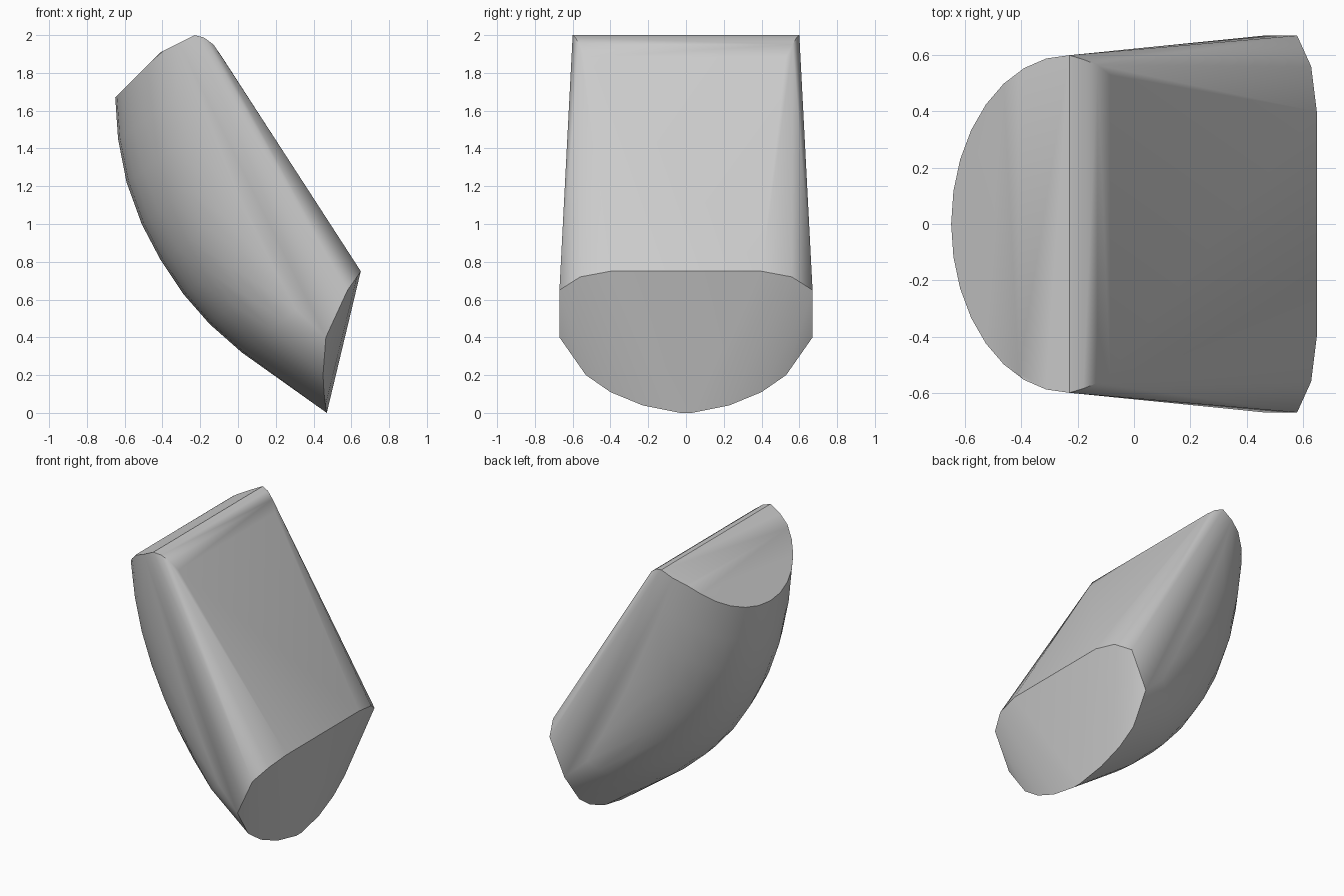
import bpy, bmesh
from math import sin, cos, pi, radians
from mathutils import Vector

cube = bpy.data.objects.get("Cube")
if cube:
    bpy.data.objects.remove(cube, do_unlink=True)

grey = bpy.data.materials.new("plain grey")
grey.use_nodes = True
colour = (0.6, 0.6, 0.6, 1)
grey.diffuse_color = colour
grey.node_tree.nodes["Principled BSDF"].inputs["Base Color"].default_value = colour

points = []


def both_sides(x, y, z):
    points.extend([Vector((x, y, z)), Vector((x, -y, z))])


# Slanted top: half-round plan with a gentle bend
for i in range(9):
    a = pi / 2 * i / 8
    x = -0.23 - 0.42 * sin(a)
    z = 2 + (x + 0.23) * 0.5 if x > -0.41 else 1.91 + x + 0.41
    both_sides(x, 0.6 * cos(a), z)
both_sides(-0.41, 0.53, 1.91)

# Rounded back: half-elliptical ribs between the side line and the spine
spine = [(-0.635, 1.45), (-0.59, 1.22), (-0.51, 1.0), (-0.41, 0.81),
         (-0.29, 0.63), (-0.15, 0.47), (0.02, 0.32)]
for k, (bx, bz) in enumerate(spine, 1):
    t = k / (len(spine) + 1)
    sx, sz, w = -0.23 + 0.695 * t, 2 - 1.6 * t, 0.6 + 0.07 * t
    for i in range(9):
        a = pi / 2 * i / 8
        both_sides(sx + (bx - sx) * sin(a), w * cos(a), sz + (bz - sz) * sin(a))

# Lower end outline
for p in [(0.47, 0.03, 0), (0.463, 0.23, 0.04), (0.455, 0.4, 0.11),
          (0.45, 0.53, 0.2), (0.465, 0.67, 0.4), (0.58, 0.67, 0.65),
          (0.63, 0.56, 0.72), (0.65, 0.4, 0.75)]:
    both_sides(*p)

# Rolled upper edge of the flat front
for p in [(-0.18, 0.585, 1.987), (-0.13, 0.565, 1.95), (-0.085, 0.53, 1.885)]:
    both_sides(*p)

# Wrap the outlines in one closed skin
bm = bmesh.new()
for p in points:
    bm.verts.new(p)
bmesh.ops.remove_doubles(bm, verts=bm.verts, dist=0.004)
bmesh.ops.convex_hull(bm, input=bm.verts)
loose = [v for v in bm.verts if not v.link_faces]
bmesh.ops.delete(bm, geom=loose, context="VERTS")
bmesh.ops.dissolve_limit(bm, angle_limit=radians(1.5), verts=bm.verts, edges=bm.edges)
bmesh.ops.recalc_face_normals(bm, faces=bm.faces)
mesh = bpy.data.meshes.new("wedge_body")
bm.to_mesh(mesh)
bm.free()
mesh.materials.append(grey)
body = bpy.data.objects.new("wedge_body", mesh)
bpy.context.collection.objects.link(body)
bpy.context.view_layer.objects.active = body
body.select_set(True)
bpy.ops.object.shade_smooth_by_angle(angle=radians(32))
